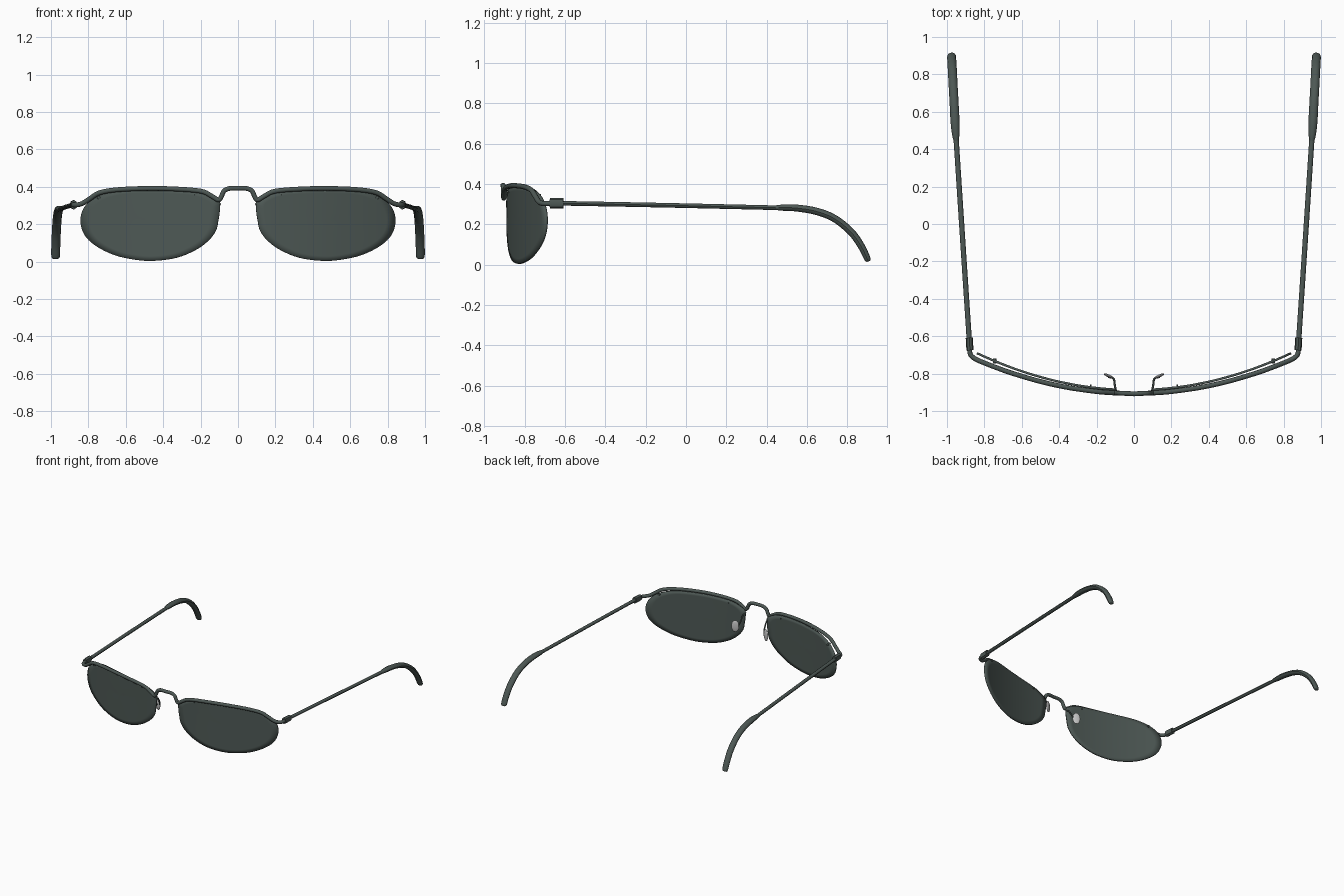
import bpy, bmesh, math
from mathutils import Vector

if "Cube" in bpy.data.objects:
    bpy.data.objects.remove(bpy.data.objects["Cube"])


def material(name, rgb):
    m = bpy.data.materials.new(name)
    m.diffuse_color = (*rgb, 1)
    m.use_nodes = True
    m.node_tree.nodes["Principled BSDF"].inputs["Base Color"].default_value = m.diffuse_color
    return m


DARK = material("dark green grey", (0.075, 0.098, 0.090))
PALE = material("pale grey", (0.55, 0.55, 0.55))


def finish(name, bm, mat, mirror=True):
    bmesh.ops.recalc_face_normals(bm, faces=bm.faces)
    me = bpy.data.meshes.new(name)
    bm.to_mesh(me)
    bm.free()
    ob = bpy.data.objects.new(name, me)
    bpy.context.collection.objects.link(ob)
    me.materials.append(mat)
    bpy.ops.object.select_all(action='DESELECT')
    bpy.context.view_layer.objects.active = ob
    ob.select_set(True)
    bpy.ops.object.shade_smooth_by_angle(angle=math.radians(40))
    if mirror:
        ob.modifiers.new("mirror", 'MIRROR')
    return ob


def spline(pts, steps=5, closed=False):
    """Smooth curve through points of any dimension."""
    pts = [Vector(p) for p in pts]
    n = len(pts)
    get = (lambda i: pts[i % n]) if closed else (lambda i: pts[max(0, min(n - 1, i))])
    out = []
    for i in range(n if closed else n - 1):
        a, b, c, d = (get(i + k) for k in (-1, 0, 1, 2))
        for s in range(steps):
            t = s / steps
            out.append(0.5 * (2 * b + (c - a) * t + (2 * a - 5 * b + 4 * c - d) * t * t
                              + (3 * b - a - 3 * c + d) * t ** 3))
    return out if closed else out + [pts[-1]]


def tube(name, pts, radii, mat, mirror=True, sides=10, steps=5):
    """Sweep an ellipse; radii lists (sideways, upright) per path point."""
    path = spline(pts, steps)
    size = spline([r + (0,) for r in radii], steps)
    bm = bmesh.new()
    rings = []
    side = None
    for i, p in enumerate(path):
        t = (path[min(i + 1, len(path) - 1)] - path[max(i - 1, 0)]).normalized()
        if side is None:
            side = Vector((1, 0, 0)) if abs(t.x) < 0.7 else Vector((0, 1, 0))
        side = (side - t * side.dot(t)).normalized()
        up = t.cross(side)
        angles = [2 * math.pi * k / sides for k in range(sides)]
        rings.append([bm.verts.new(p + side * math.cos(a) * size[i][0]
                                   + up * math.sin(a) * size[i][1]) for a in angles])
    for r, q in zip(rings, rings[1:]):
        for k in range(sides):
            j = (k + 1) % sides
            bm.faces.new((r[k], r[j], q[j], q[k]))
    bm.faces.new(rings[0])
    bm.faces.new(rings[-1])
    return finish(name, bm, mat, mirror)


def lens_y(x):
    return -0.888 + 0.28 * x * x


def bar_y(x):
    return -0.906 + 0.255 * x * x


# Lenses: concentric rings filled inside the outline, wrapped to the face curve
outline = spline([(0.097, 0.28), (0.105, 0.33), (0.2, 0.372), (0.35, 0.386),
                  (0.5, 0.388), (0.65, 0.38), (0.76, 0.345), (0.82, 0.29),
                  (0.84, 0.22), (0.82, 0.145), (0.76, 0.085), (0.66, 0.035),
                  (0.55, 0.01), (0.45, 0.004), (0.33, 0.02), (0.23, 0.06),
                  (0.16, 0.11), (0.118, 0.165), (0.105, 0.22)], 4, True)
bm = bmesh.new()
mid = Vector((0.46, 0.21))
rings = []
for k in range(1, 9):
    ring = []
    for p in outline:
        q = mid + (p - mid) * k / 8
        ring.append(bm.verts.new((q.x, lens_y(q.x), q.y)))
    rings.append(ring)
centre = bm.verts.new((mid.x, lens_y(mid.x), mid.y))
n = len(outline)
for i in range(n):
    j = (i + 1) % n
    bm.faces.new((centre, rings[0][i], rings[0][j]))
    for r, q in zip(rings, rings[1:]):
        bm.faces.new((r[i], q[i], q[j], r[j]))
lens = finish("lenses", bm, DARK)
solid = lens.modifiers.new("thickness", 'SOLIDIFY')
solid.thickness = 0.012
solid.offset = 0

# Brow bar: bridge arch, lens top rail and end bends in one wire
half = [(0.045, 0.391), (0.075, 0.377), (0.09, 0.345), (0.105, 0.33),
        (0.14, 0.35), (0.2, 0.377), (0.35, 0.389), (0.5, 0.391), (0.65, 0.384),
        (0.74, 0.368), (0.79, 0.338), (0.83, 0.312)]
right = [(x, bar_y(x), z) for x, z in half]
right += [(0.862, -0.712, 0.303), (0.877, -0.69, 0.303), (0.879, -0.65, 0.304)]
left = [(-x, y, z) for x, y, z in reversed(right)]
path = left + [(0, -0.908, 0.392)] + right
tube("brow_bar", path, [(0.013, 0.013)] * len(path), DARK, mirror=False)

# Hinges
tube("hinges", [(0.877, -0.675, 0.304), (0.879, -0.64, 0.304), (0.881, -0.608, 0.304)],
     [(0.019, 0.025)] * 3, DARK, sides=8, steps=2)

# Temple arms
tube("temple_arms", [(0.88, -0.63, 0.304), (0.915, -0.1, 0.294), (0.952, 0.47, 0.281)],
     [(0.014, 0.012)] * 3, DARK, steps=3)

# Curved ear tips
tube("ear_tips", [(0.951, 0.445, 0.282), (0.953, 0.48, 0.282), (0.957, 0.55, 0.28),
                  (0.962, 0.65, 0.263), (0.967, 0.74, 0.226), (0.971, 0.82, 0.16),
                  (0.974, 0.87, 0.09), (0.975, 0.9, 0.028), (0.975, 0.905, 0.016)],
     [(0.013, 0.012), (0.02, 0.016), (0.024, 0.018), (0.024, 0.019), (0.024, 0.019),
      (0.024, 0.019), (0.024, 0.018), (0.023, 0.016), (0.014, 0.009)], DARK)

# Nose pad wires
tube("pad_wires", [(0.097, -0.89, 0.31), (0.103, -0.86, 0.29), (0.106, -0.835, 0.25),
                   (0.115, -0.822, 0.225), (0.138, -0.818, 0.22)],
     [(0.006, 0.006)] * 5, DARK, sides=6, steps=4)

# Nose pads: flattened upright ovals turned toward the nose
bm = bmesh.new()
bmesh.ops.create_uvsphere(bm, u_segments=16, v_segments=10, radius=1)
turn = math.radians(25)
for v in bm.verts:
    x, y, z = v.co.x * 0.029, v.co.y * 0.008, v.co.z * 0.046
    v.co = (0.135 + x * math.cos(turn) - y * math.sin(turn),
            -0.813 + x * math.sin(turn) + y * math.cos(turn), 0.22 + z)
finish("nose_pads", bm, PALE)

# Lens rivets
for label, x, z in (("outer", 0.745, 0.342), ("inner", 0.23, 0.358)):
    r = 0.009 if label == "outer" else 0.004
    y = lens_y(x)
    tube(label + "_rivets", [(x, y - 0.014, z), (x, y + 0.014, z)],
         [(r, r)] * 2, DARK, sides=10, steps=1)
